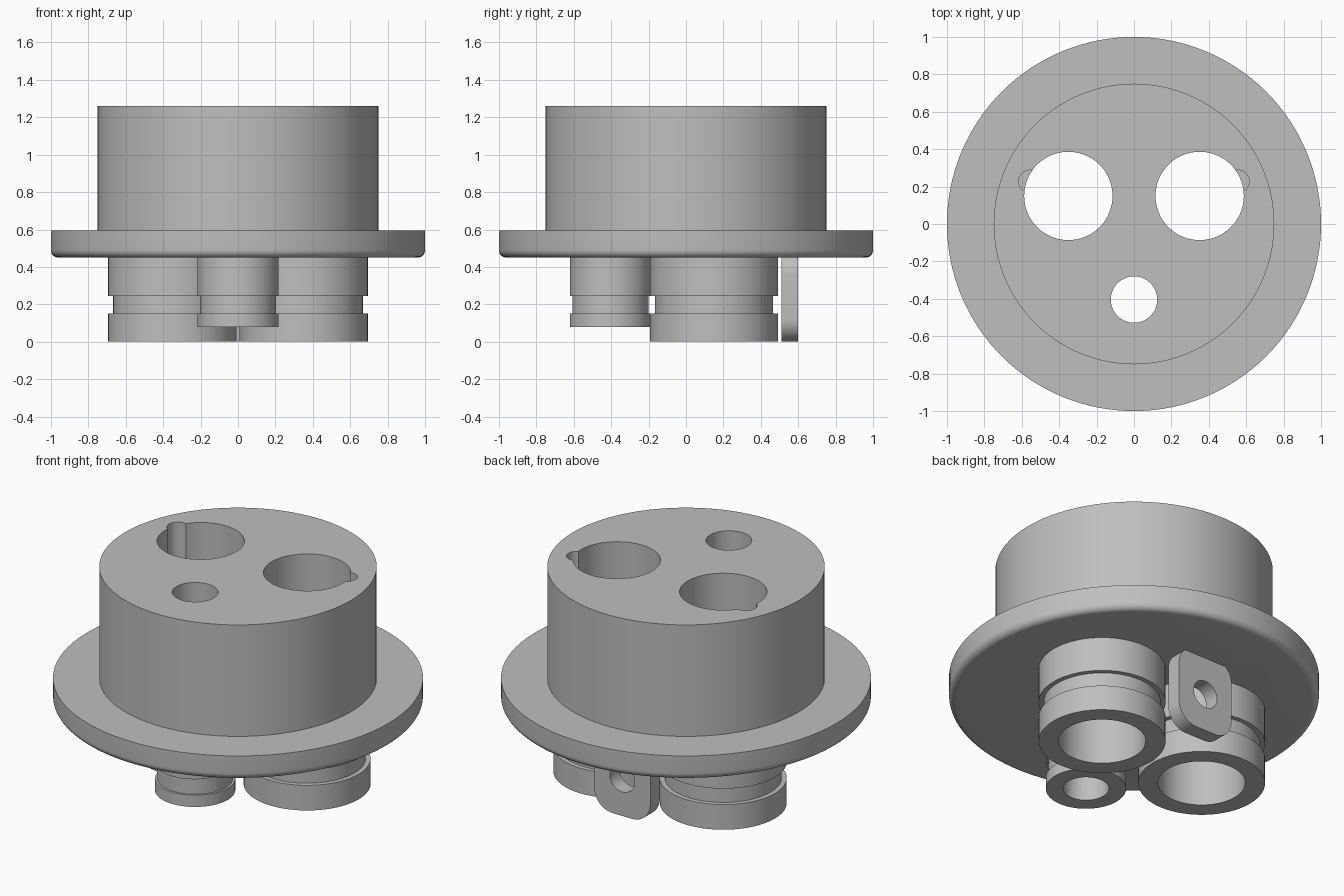
import bpy, bmesh
from math import sin, cos, pi, radians
from mathutils import Vector

cube = bpy.data.objects.get("Cube")
if cube:
    bpy.data.objects.remove(cube)

grey = bpy.data.materials.new("plain grey")
grey.use_nodes = True
colour = (0.52, 0.52, 0.52, 1)
grey.diffuse_color = colour
for node in grey.node_tree.nodes:
    if node.type == 'BSDF_PRINCIPLED':
        node.inputs["Base Color"].default_value = colour


def finish(name, bm):
    bmesh.ops.recalc_face_normals(bm, faces=bm.faces)
    mesh = bpy.data.meshes.new(name)
    bm.to_mesh(mesh)
    bm.free()
    mesh.materials.append(grey)
    obj = bpy.data.objects.new(name, mesh)
    bpy.context.collection.objects.link(obj)
    return obj


def lathe(name, profile, x=0, y=0, capped=True, sides=96):
    """Turn (radius, height) points round a vertical axis."""
    bm = bmesh.new()
    rings = [[bm.verts.new((x + r * cos(2 * pi * i / sides), y + r * sin(2 * pi * i / sides), z))
              for i in range(sides)] for r, z in profile]
    for a, b in zip(rings, rings[1:]):
        for i in range(sides):
            j = (i + 1) % sides
            bm.faces.new((a[i], a[j], b[j], b[i]))
    if capped:
        bm.faces.new(rings[0])
        bm.faces.new(rings[-1])
    return finish(name, bm)


def activate(obj):
    bpy.ops.object.select_all(action='DESELECT')
    obj.select_set(True)
    bpy.context.view_layer.objects.active = obj


def cut(obj, cutter):
    activate(obj)
    mod = obj.modifiers.new("cut", 'BOOLEAN')
    mod.operation = 'DIFFERENCE'
    mod.solver = 'EXACT'
    mod.object = cutter
    bpy.ops.object.modifier_apply(modifier=mod.name)
    bpy.data.objects.remove(cutter)


def smooth(obj):
    activate(obj)
    bpy.ops.object.shade_smooth_by_angle(angle=radians(30))


BASE, TOP, FILLET = 0.45, 1.26, 0.04

# Plug body with a wide flange, rounded along its lower rim
rim = [(1 - FILLET + FILLET * sin(a), BASE + FILLET - FILLET * cos(a))
       for a in (k * pi / 16 for k in range(9))]
body = lathe("flanged_body", rim + [(1, 0.595), (0.75, 0.595), (0.75, TOP)], sides=128)

# Grooved sleeves below the flange, each with a bore through the body
# name, x, y, outer radius, groove radius, bore radius, bottom height
sleeves = [("left_sleeve", 0.351, 0.15, 0.343, 0.316, 0.236, 0),
           ("right_sleeve", -0.351, 0.15, 0.343, 0.316, 0.236, 0),
           ("front_sleeve", 0, -0.404, 0.217, 0.204, 0.124, 0.08)]
for name, x, y, outer, groove, bore, low in sleeves:
    cut(body, lathe("bore_cutter", [(bore, 0), (bore, 2)], x, y))
    smooth(lathe(name, [(bore, BASE), (bore, low), (outer, low), (outer, 0.15), (groove, 0.15),
                        (groove, 0.245), (outer, 0.245), (outer, BASE)], x, y, capped=False))

# Blind key notches beside the two large bores
for side in (-1, 1):
    cut(body, lathe("notch_cutter", [(0.06, 0.6), (0.06, 2)], side * 0.556, 0.228, sides=48))
smooth(body)

# Rounded lug at the back with a cross hole
half_w, height, corner = 0.185, 0.48, 0.12
bm = bmesh.new()
outline = []
for quarter, (sx, sz) in enumerate([(1, 1), (-1, 1), (-1, -1), (1, -1)]):
    cx = sx * (half_w - corner)
    cz = height / 2 + sz * (height / 2 - corner)
    for k in range(13):
        a = (quarter + k / 12) * pi / 2
        outline.append(bm.verts.new((cx + corner * cos(a), 0.51, cz + corner * sin(a))))
face = bm.faces.new(outline)
extruded = bmesh.ops.extrude_face_region(bm, geom=[face])["geom"]
bmesh.ops.translate(bm, vec=Vector((0, 0.09, 0)),
                    verts=[v for v in extruded if isinstance(v, bmesh.types.BMVert)])
lug = finish("rear_lug", bm)
pin = lathe("lug_hole_cutter", [(0.082, -0.3), (0.082, 0.3)], sides=48)
pin.rotation_euler.x = pi / 2
pin.location = (0, 0.555, 0.225)
bpy.context.view_layer.update()
cut(lug, pin)
smooth(lug)
